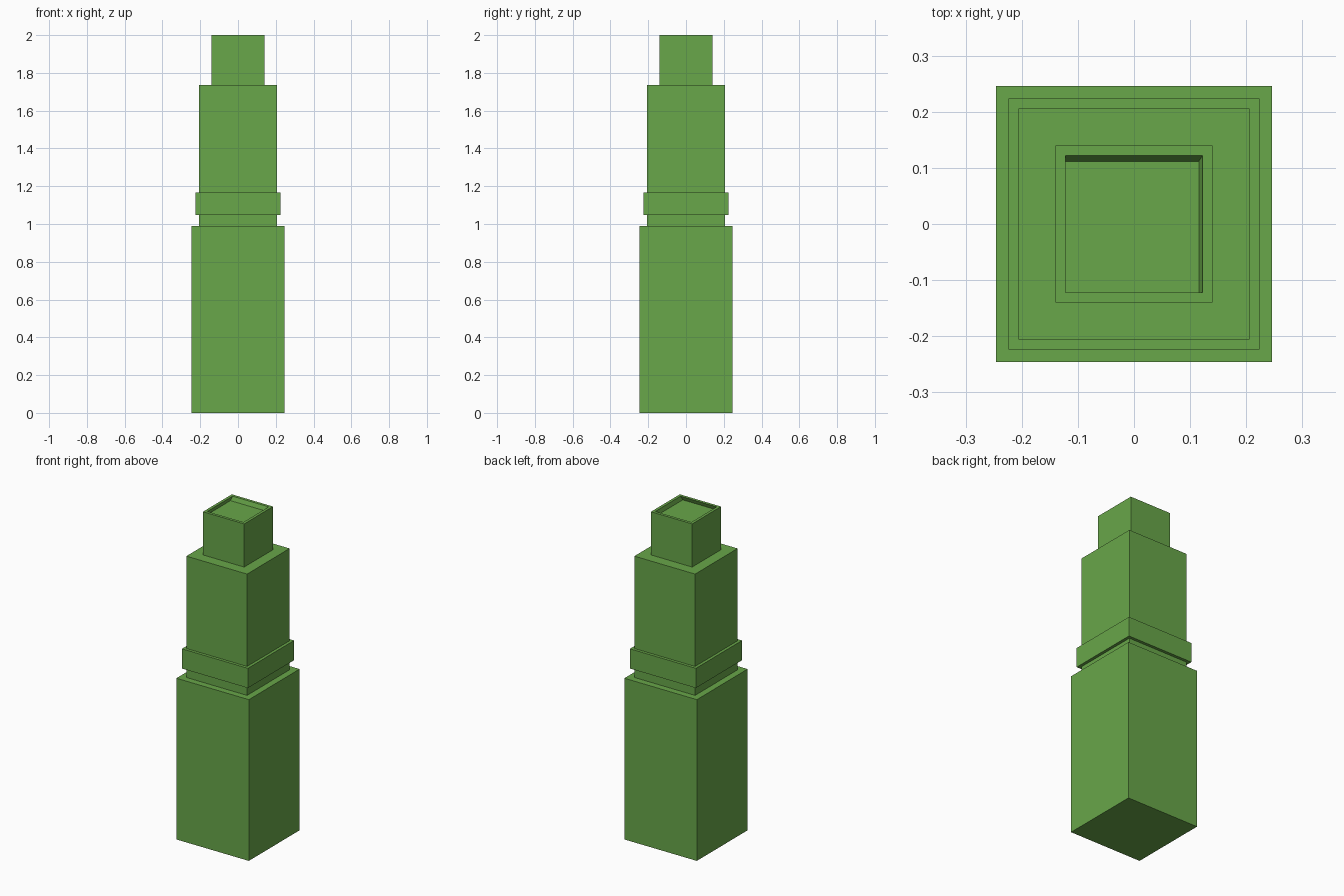
import bpy
import bmesh
from mathutils import Vector

cube = bpy.data.objects.get("Cube")
if cube:
    bpy.data.objects.remove(cube, do_unlink=True)

# Single green material
green = bpy.data.materials.new("leaf_green")
color = (0.14, 0.385, 0.067, 1.0)
green.diffuse_color = color
green.use_nodes = True
green.node_tree.nodes["Principled BSDF"].inputs["Base Color"].default_value = color


def stepped_part(name, rings):
    """Closed square solid skinned through (half_width, z, x_shift, y_shift) rings."""
    bm = bmesh.new()
    loops = []
    for half, z, dx, dy in rings:
        corners = [(-1, -1), (1, -1), (1, 1), (-1, 1)]
        loops.append([bm.verts.new((sx * half + dx, sy * half + dy, z))
                      for sx, sy in corners])
    for low, high in zip(loops, loops[1:]):
        for i in range(4):
            j = (i + 1) % 4
            bm.faces.new((low[i], low[j], high[j], high[i]))
    bm.faces.new(loops[0][::-1])
    bm.faces.new(loops[-1])
    mesh = bpy.data.meshes.new(name)
    bm.to_mesh(mesh)
    bm.free()
    mesh.materials.append(green)
    obj = bpy.data.objects.new(name, mesh)
    bpy.context.collection.objects.link(obj)
    return obj


def block(name, half, bottom, top):
    return stepped_part(name, [(half, bottom, 0, 0), (half, top, 0, 0)])


# Main stacked blocks
block("base_block", 0.246, 0.0, 0.99)
block("upper_column", 0.206, 0.99, 1.735)

# Collar: a square ring around the column
stepped_part("collar_band", [(0.224, 1.047, 0, 0), (0.224, 1.168, 0, 0)])

# Tip with a rim and a slightly skewed shallow recess
stepped_part("tip_block", [
    (0.14, 1.735, 0, 0),
    (0.14, 2.0, 0, 0),
    (0.1225, 2.0, 0, 0),
    (0.1225, 1.975, -0.007, -0.011),
])
